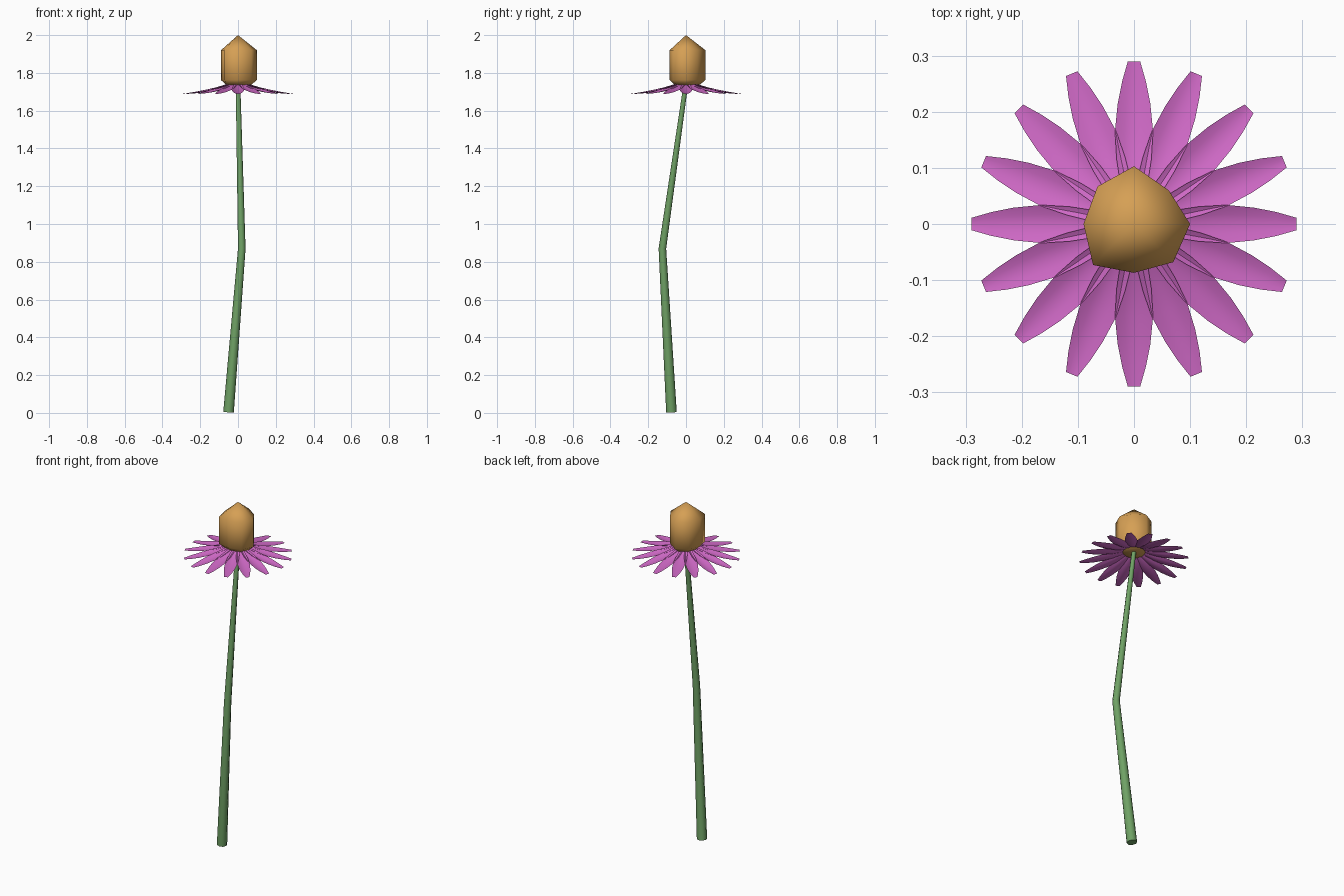
import bpy, math
from mathutils import Vector, Matrix

if "Cube" in bpy.data.objects:
    bpy.data.objects.remove(bpy.data.objects["Cube"])


def make(name, verts, faces, color, angle=50):
    me = bpy.data.meshes.new(name)
    me.from_pydata(verts, [], faces)
    ob = bpy.data.objects.new(name, me)
    bpy.context.collection.objects.link(ob)
    mat = bpy.data.materials.new(name + "_color")
    mat.diffuse_color = (*color, 1)
    mat.use_nodes = True
    mat.node_tree.nodes["Principled BSDF"].inputs["Base Color"].default_value = mat.diffuse_color
    me.materials.append(mat)
    bpy.ops.object.select_all(action='DESELECT')
    ob.select_set(True)
    bpy.context.view_layer.objects.active = ob
    bpy.ops.object.shade_smooth_by_angle(angle=math.radians(angle))
    return ob


def bridge(rings, n):
    return [(r * n + i, r * n + (i + 1) % n, (r + 1) * n + (i + 1) % n, (r + 1) * n + i)
            for r in range(rings - 1) for i in range(n)]


# Stem: tapered, bent tube
N = 8
path = [Vector((-0.05, -0.077, 0.004)), Vector((0.02, -0.125, 0.87)), Vector((0, 0, 1.745))]
radii = [0.028, 0.020, 0.012]
verts = []
for k, (p, r) in enumerate(zip(path, radii)):
    d = path[min(k + 1, 2)] - path[max(k - 1, 0)]
    rot = Vector((0, 0, 1)).rotation_difference(d)
    for i in range(N):
        a = 2 * math.pi * i / N
        verts.append(p + rot @ Vector((r * math.cos(a), r * math.sin(a), 0)))
faces = bridge(3, N) + [tuple(range(N))[::-1], tuple(range(2 * N, 3 * N))]
make("stem", verts, faces, (0.16, 0.36, 0.13))

# Seed cone: slightly irregular eight-sided bud with pointed top
outline = [(0.1, 0), (0.062, 0.06), (0, 0.103), (-0.065, 0.067),
           (-0.09, 0), (-0.073, -0.073), (0, -0.087), (0.07, -0.068)]
levels = [(1.735, 0.68), (1.762, 1.0), (1.92, 1.0)]
verts = [(x * s, y * s, z) for z, s in levels for x, y in outline] + [(0, 0, 2.0)]
faces = bridge(3, 8) + [tuple(range(8))[::-1]]
faces += [(16 + i, 16 + (i + 1) % 8, 24) for i in range(8)]
make("seed_cone", verts, faces, (0.67, 0.35, 0.09))

# Petals: drooping, gently cupped blades around the cone
# (distance, height, half width, cup)
blade = [(0.03, 1.748, 0.012, 0.002), (0.07, 1.729, 0.024, 0.007), (0.115, 1.713, 0.031, 0.010),
         (0.165, 1.702, 0.034, 0.010), (0.215, 1.695, 0.029, 0.007), (0.255, 1.691, 0.021, 0.004),
         (0.29, 1.689, 0.011, 0.001)]
verts, faces = [], []
for k in range(16):
    turn = Matrix.Rotation(2 * math.pi * k / 16, 3, 'Z')
    b = len(verts)
    for d, z, w, cup in blade:
        for t in (-1, -0.5, 0, 0.5, 1):
            verts.append(turn @ Vector((d, t * w, z + cup * t * t)))
    for r in range(len(blade) - 1):
        for c in range(4):
            v = b + r * 5 + c
            faces.append((v, v + 5, v + 6, v + 1))
make("petals", verts, faces, (0.62, 0.14, 0.56))
